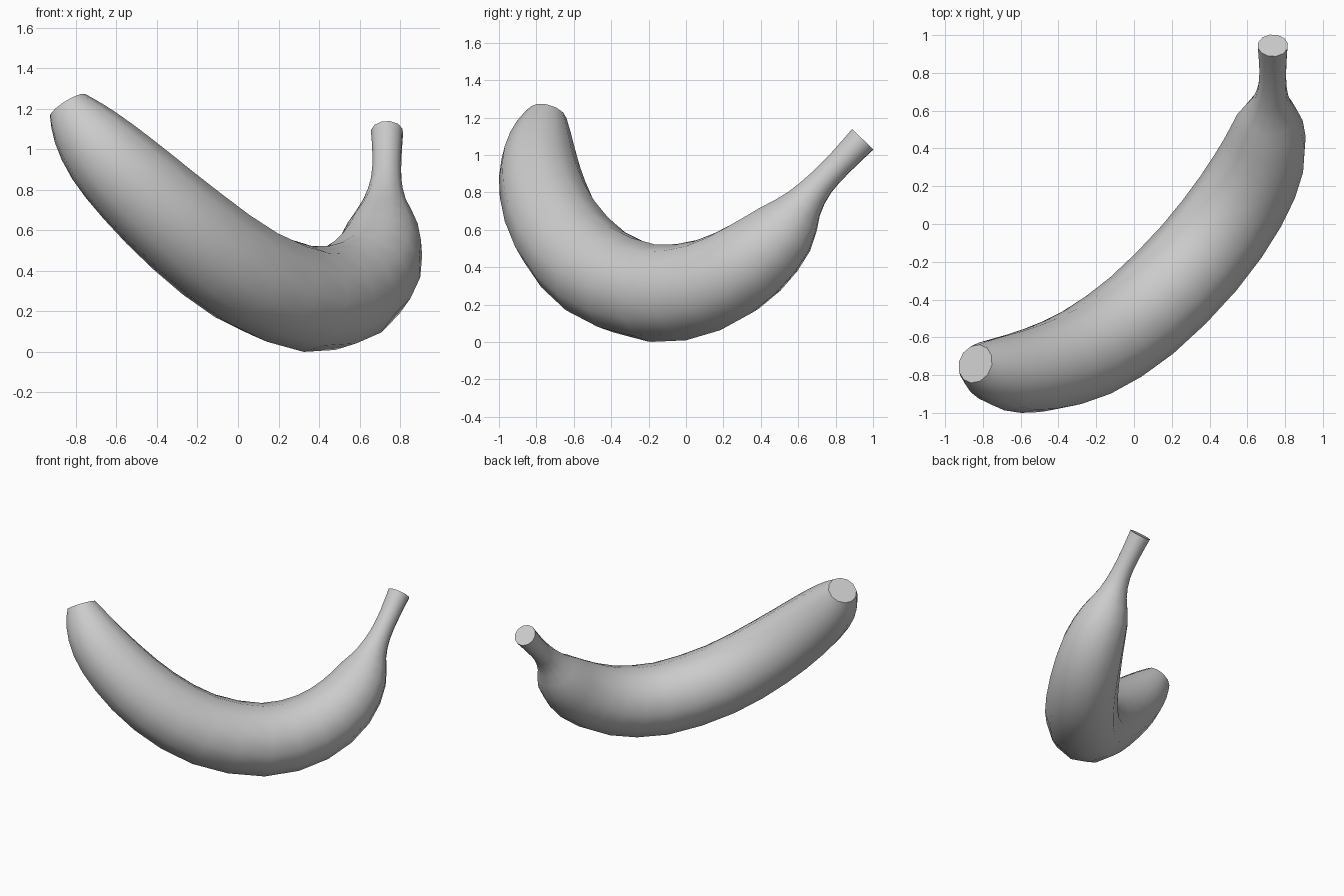
import bpy, bmesh, math
from mathutils import Vector

if "Cube" in bpy.data.objects:
    bpy.data.objects.remove(bpy.data.objects["Cube"])

SIDES = 12
# centre line stations: x, y, z, radius (blunt tip to stem end)
PATH = [
    (-0.84, -0.74, 1.215, 0.105),
    (-0.78, -0.765, 1.125, 0.155),
    (-0.67, -0.785, 0.99, 0.202),
    (-0.50, -0.768, 0.82, 0.232),
    (-0.25, -0.68, 0.595, 0.253),
    (0.04, -0.485, 0.38, 0.262),
    (0.345, -0.18, 0.262, 0.262),
    (0.565, 0.12, 0.305, 0.252),
    (0.685, 0.36, 0.445, 0.228),
    (0.717, 0.53, 0.605, 0.180),
    (0.725, 0.63, 0.740, 0.108),
    (0.732, 0.72, 0.850, 0.077),
    (0.735, 0.83, 0.965, 0.073),
    (0.735, 0.945, 1.085, 0.081),
]
pts = [Vector(p) for p in PATH]


def spline(i, t):
    """Smooth interpolation of position and radius between stations."""
    a, b, c, d = (pts[min(max(i + k, 0), len(pts) - 1)] for k in (-1, 0, 1, 2))
    return 0.5 * (2 * b + (c - a) * t + (2 * a - 5 * b + 4 * c - d) * t * t
                  + (3 * b - a - 3 * c + d) * t ** 3)


stations = [spline(i, t) for i in range(len(pts) - 1) for t in (0, 0.5)] + [pts[-1]]

# normal of the plane the fruit bends in keeps the rings from twisting
first, mid, last = pts[0].to_3d(), pts[6].to_3d(), pts[-1].to_3d()
plane = (mid - first).cross(last - mid).normalized()

# body and stem: one swept tube with flat ends
bm = bmesh.new()
rings = []
for i, s in enumerate(stations):
    tangent = (stations[min(i + 1, len(stations) - 1)].to_3d()
               - stations[max(i - 1, 0)].to_3d()).normalized()
    u = (plane - tangent * plane.dot(tangent)).normalized()
    v = tangent.cross(u)
    rings.append([bm.verts.new(s.to_3d() + s.w * (u * math.cos(a) + v * math.sin(a)))
                  for a in (2 * math.pi * k / SIDES for k in range(SIDES))])
for r0, r1 in zip(rings, rings[1:]):
    for k in range(SIDES):
        n = (k + 1) % SIDES
        bm.faces.new((r0[k], r0[n], r1[n], r1[k]))
bm.faces.new(rings[0][::-1])
bm.faces.new(rings[-1])
bmesh.ops.recalc_face_normals(bm, faces=bm.faces)
# rest on the floor
low = min(v.co.z for v in bm.verts)
bmesh.ops.translate(bm, verts=bm.verts, vec=(0, 0, -low))

mesh = bpy.data.meshes.new("banana")
bm.to_mesh(mesh)
bm.free()
banana = bpy.data.objects.new("banana", mesh)
bpy.context.collection.objects.link(banana)
bpy.context.view_layer.objects.active = banana
banana.select_set(True)
bpy.ops.object.shade_smooth_by_angle(angle=math.radians(45))
